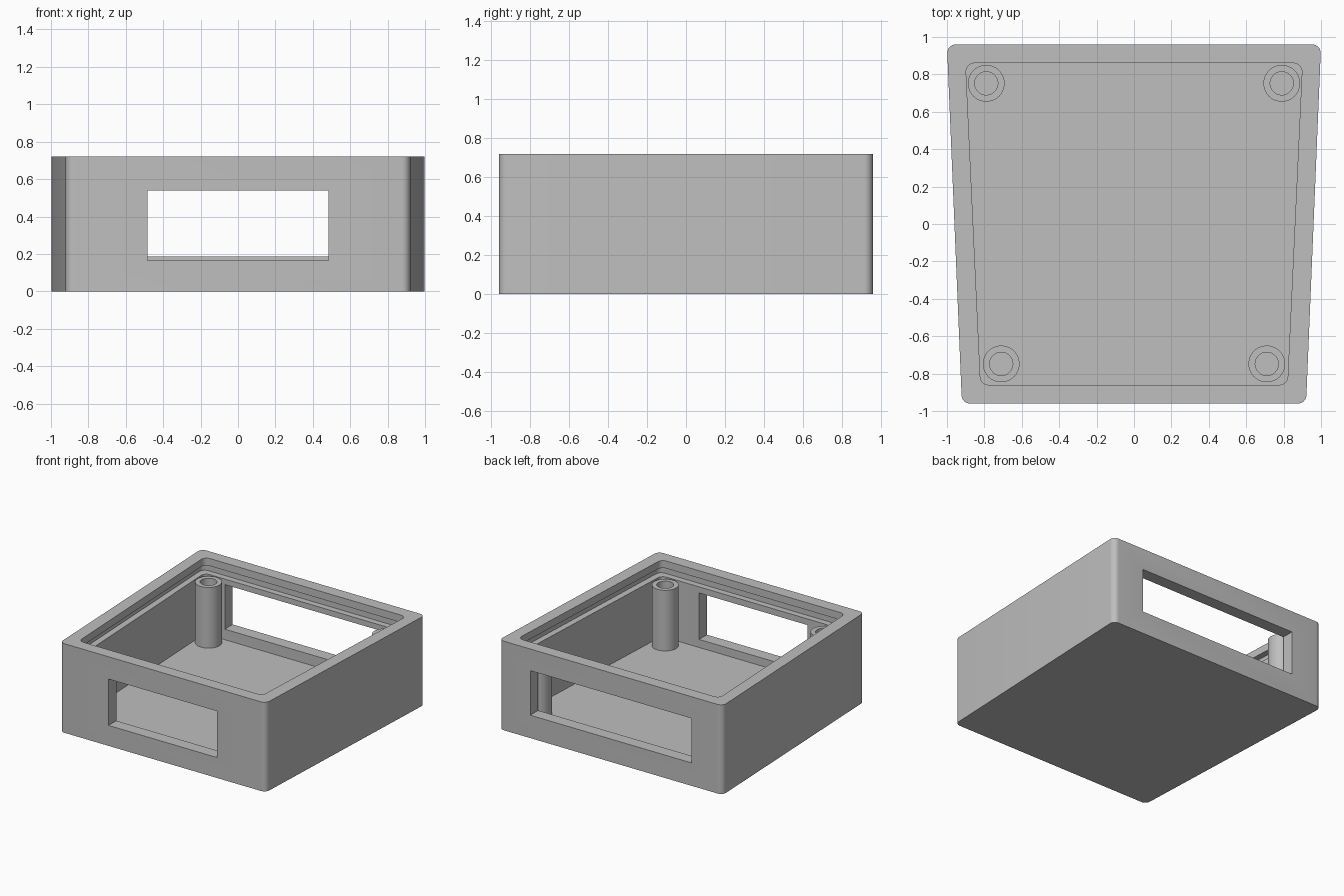
import bpy, bmesh, math

if "Cube" in bpy.data.objects:
    bpy.data.objects.remove(bpy.data.objects["Cube"], do_unlink=True)

GREY = (0.52, 0.52, 0.52, 1)
grey = bpy.data.materials.new("plain grey")
grey.use_nodes = True
grey.diffuse_color = GREY
grey.node_tree.nodes["Principled BSDF"].inputs["Base Color"].default_value = GREY

HEIGHT, WALL, FLOOR = 0.72, 0.1, 0.1
HALF_FRONT, HALF_BACK, HALF_DEPTH = 0.92, 1.0, 0.96


def activate(obj):
    bpy.ops.object.select_all(action="DESELECT")
    obj.select_set(True)
    bpy.context.view_layer.objects.active = obj


def tapered_ring(inset, radius=0.045, steps=8):
    """Rounded outline, wider at the back, shrunk by inset."""
    d = HALF_DEPTH - inset
    front, back = HALF_FRONT - inset, HALF_BACK - inset
    corners = [(back, d), (-back, d), (-front, -d), (front, -d)]
    tilt = math.atan2(back - front, 2 * d)
    points = []
    for i, (x, y) in enumerate(corners):
        sx, sy = math.copysign(1, x), math.copysign(1, y)
        # arc centre lies one radius inside both adjoining sides
        cy = y - sy * radius
        side = (front + back) / 2 + (back - front) * cy / (2 * d)
        cx = sx * (side - radius / math.cos(tilt))
        spans = [(-tilt, math.pi / 2), (math.pi / 2, math.pi + tilt),
                 (math.pi + tilt, 1.5 * math.pi), (1.5 * math.pi, 2 * math.pi - tilt)]
        a, b = spans[i]
        for k in range(steps + 1):
            t = a + (b - a) * k / steps
            points.append((cx + radius * math.cos(t), cy + radius * math.sin(t)))
    return points


def circle_ring(x, y, radius, n=48):
    return [(x + radius * math.cos(2 * math.pi * k / n),
             y + radius * math.sin(2 * math.pi * k / n)) for k in range(n)]


def loft(name, rings):
    """Skin a series of (outline, height) rings and cap both ends."""
    bm = bmesh.new()
    loops = [[bm.verts.new((x, y, z)) for x, y in ring] for ring, z in rings]
    n = len(loops[0])
    for low, high in zip(loops, loops[1:]):
        for i in range(n):
            j = (i + 1) % n
            bm.faces.new((low[i], low[j], high[j], high[i]))
    bm.faces.new(loops[0][::-1])
    bm.faces.new(loops[-1])
    bmesh.ops.recalc_face_normals(bm, faces=bm.faces)
    mesh = bpy.data.meshes.new(name)
    bm.to_mesh(mesh)
    bm.free()
    mesh.materials.append(grey)
    obj = bpy.data.objects.new(name, mesh)
    bpy.context.collection.objects.link(obj)
    return obj


def cut_window(target, half_width, y, bottom, top):
    bpy.ops.mesh.primitive_cube_add(size=1, location=(0, y, (bottom + top) / 2))
    cutter = bpy.context.object
    cutter.name = "window_cutter"
    cutter.hide_render = True
    cutter.scale = (2 * half_width, 0.3, top - bottom)
    cutter.data.materials.append(grey)
    bpy.context.view_layer.update()
    activate(target)
    mod = target.modifiers.new("window", "BOOLEAN")
    mod.operation, mod.object, mod.solver = "DIFFERENCE", cutter, "EXACT"
    bpy.ops.object.modifier_apply(modifier=mod.name)
    bpy.data.objects.remove(cutter, do_unlink=True)


def smooth(obj):
    activate(obj)
    bpy.ops.object.shade_smooth_by_angle(angle=math.radians(30))


# Open tray with a lid groove running round the inside below the rim
groove_top, groove_bottom, groove_depth = 0.66, 0.59, 0.05
profile = [(0, 0), (0, HEIGHT), (WALL, HEIGHT), (WALL, groove_top),
           (WALL - groove_depth, groove_top), (WALL - groove_depth, groove_bottom),
           (WALL, groove_bottom), (WALL, FLOOR)]
tray = loft("tray", [(tapered_ring(inset), z) for inset, z in profile])

# Front and back windows
cut_window(tray, 0.485, -0.91, 0.165, 0.54)
cut_window(tray, 0.72, 0.91, 0.185, 0.545)
smooth(tray)

# Hollow screw posts in the corners
post_profile = [(0.098, FLOOR - 0.01), (0.098, 0.59), (0.062, 0.59), (0.062, FLOOR + 0.005)]
for end, px, py in (("front", 0.71, -0.748), ("back", 0.79, 0.752)):
    for side, sign in (("left", 1), ("right", -1)):
        post = loft(f"{end}_{side}_post",
                    [(circle_ring(sign * px, py, r), z) for r, z in post_profile])
        smooth(post)
